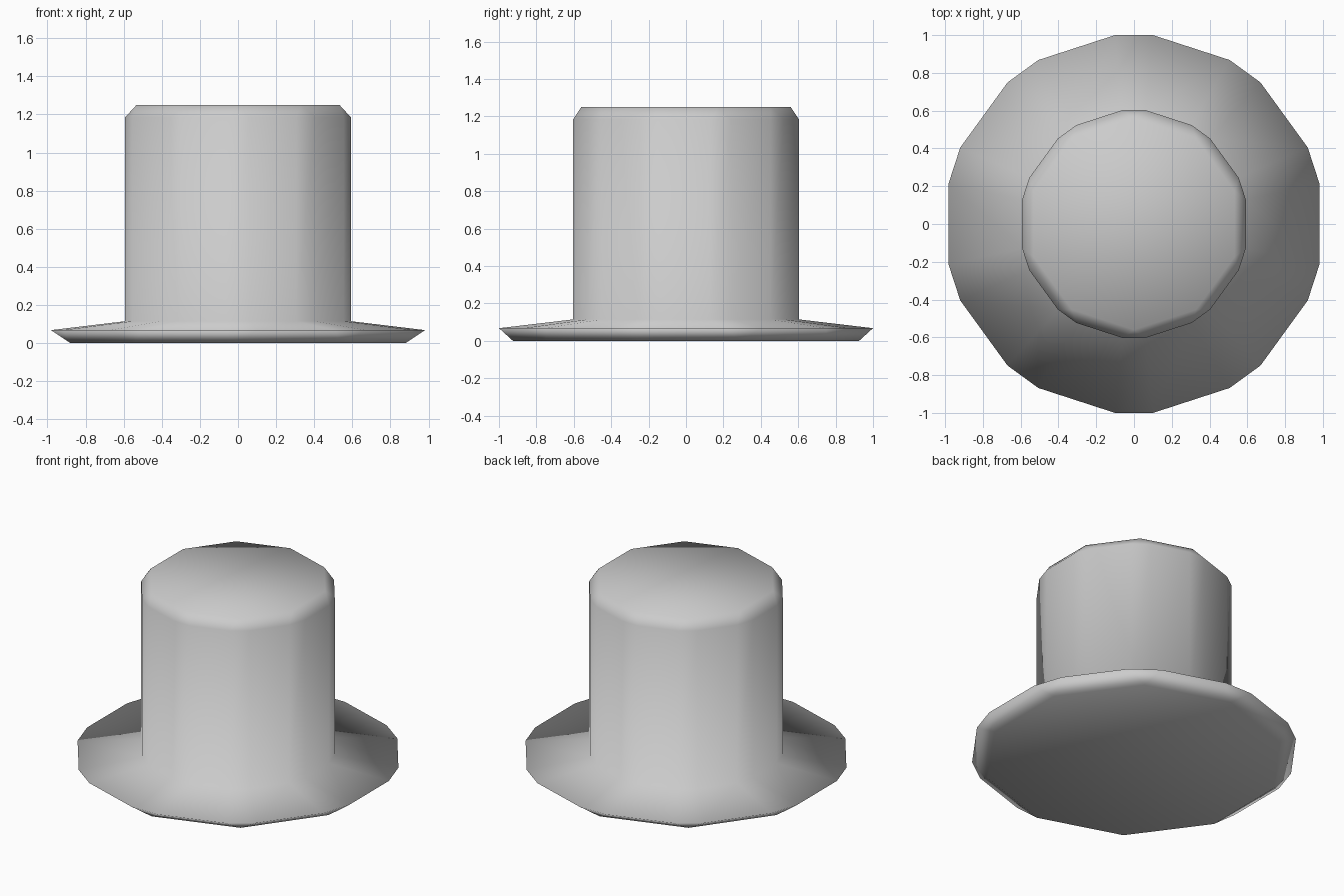
import bpy, bmesh
from math import radians, cos, sin

if "Cube" in bpy.data.objects:
    bpy.data.objects.remove(bpy.data.objects["Cube"])

SIDES = 10
HALF = 5.75  # half the angle of each chamfered corner

bm = bmesh.new()


def ring(r, z, chamfered):
    """Ring of vertices: a plain decagon, or one with chamfered corners."""
    offsets = (-HALF, HALF) if chamfered else (0,)
    angles = [90 + 36 * k + o for k in range(SIDES) for o in offsets]
    return [bm.verts.new((r * cos(radians(a)), r * sin(radians(a)), z)) for a in angles]


def bridge_equal(lower, upper):
    n = len(lower)
    for i in range(n):
        j = (i + 1) % n
        bm.faces.new((lower[i], lower[j], upper[j], upper[i]))


def bridge_corner(plain, chamfered):
    n = len(chamfered)
    for k in range(SIDES):
        a, b, c = chamfered[2 * k], chamfered[2 * k + 1], chamfered[(2 * k + 2) % n]
        bm.faces.new((plain[k], a, b))
        bm.faces.new((plain[k], b, c, plain[(k + 1) % SIDES]))


# Brim underside, brim edge, crown foot, crown shoulder, crown top
base = ring(0.925, 0.0, False)
edge = ring(1.005, 0.068, True)
foot = ring(0.606, 0.115, True)
shoulder = ring(0.606, 1.185, True)
top = ring(0.56, 1.25, False)

bm.faces.new(base)
bridge_corner(base, edge)
bridge_equal(edge, foot)
bridge_equal(foot, shoulder)
bridge_corner(top, shoulder)
bm.faces.new(top)
bmesh.ops.recalc_face_normals(bm, faces=bm.faces)

# Smooth shading over the whole hat
for f in bm.faces:
    f.smooth = True
mesh = bpy.data.meshes.new("top_hat")
bm.to_mesh(mesh)
bm.free()
hat = bpy.data.objects.new("top_hat", mesh)
bpy.context.collection.objects.link(hat)
